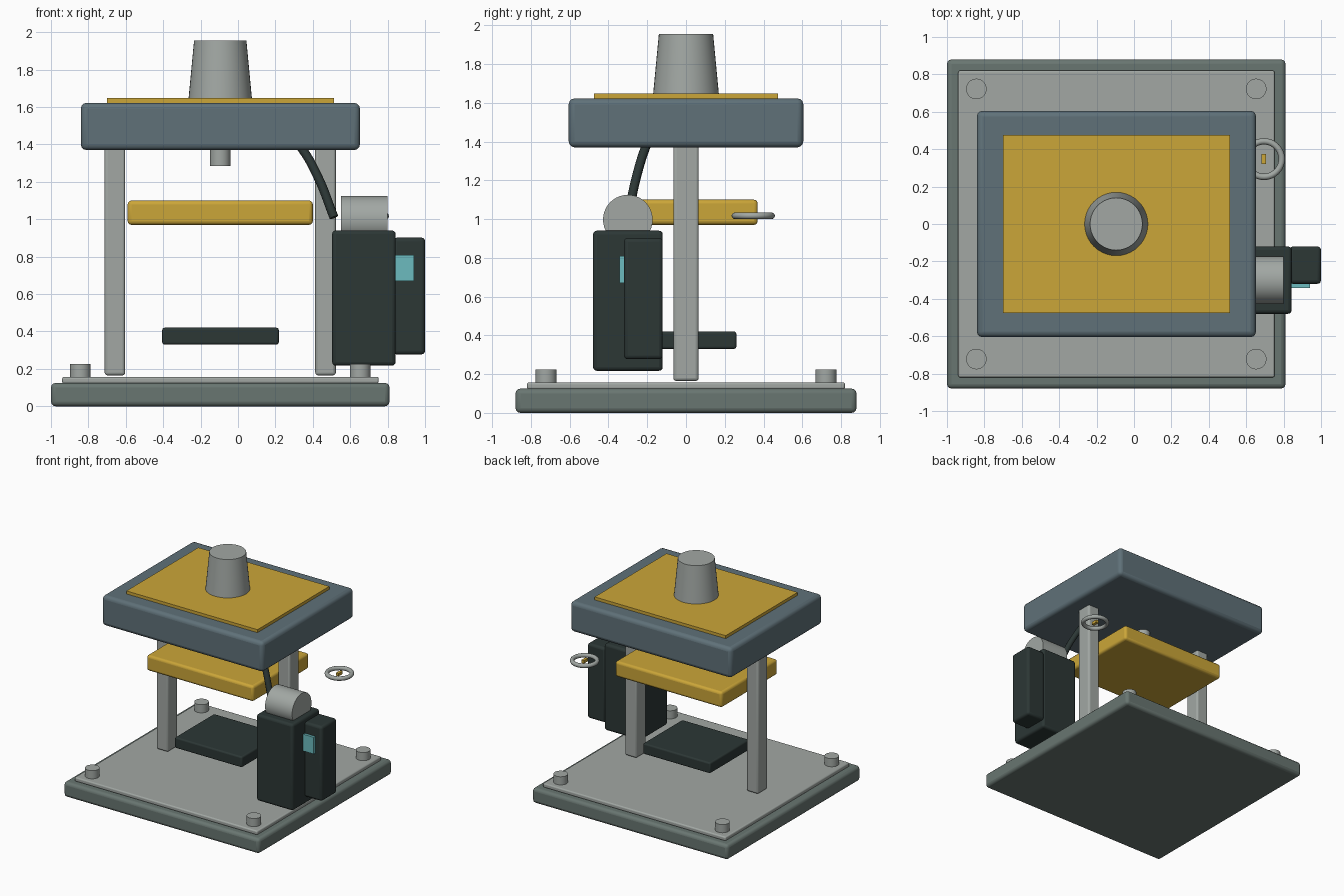
import bpy, math

if "Cube" in bpy.data.objects:
    bpy.data.objects.remove(bpy.data.objects["Cube"])


def material(name, rgb):
    m = bpy.data.materials.new(name)
    m.diffuse_color = (*rgb, 1)
    m.use_nodes = True
    m.node_tree.nodes["Principled BSDF"].inputs["Base Color"].default_value = m.diffuse_color
    return m


STEEL = material("pale_steel", (0.36, 0.39, 0.37))
BASE = material("base_green_grey", (0.14, 0.18, 0.165))
SLATE = material("slate_blue", (0.115, 0.165, 0.19))
YELLOW = material("ochre_yellow", (0.60, 0.38, 0.04))
DARK = material("dark_housing", (0.025, 0.038, 0.036))
TEAL = material("teal_screen", (0.15, 0.50, 0.52))


def finish(ob, name, mat):
    ob.name = name
    ob.data.materials.append(mat)
    bpy.ops.object.shade_smooth_by_angle(angle=math.radians(35))
    return ob


def box(name, x, y, z, mat, bevel=0.0):
    """Box from (min, max) ranges, with optional rounded edges."""
    bpy.ops.mesh.primitive_cube_add(
        size=1, location=[(a + b) / 2 for a, b in (x, y, z)])
    ob = bpy.context.object
    ob.scale = [b - a for a, b in (x, y, z)]
    bpy.ops.object.transform_apply(location=False, rotation=False, scale=True)
    finish(ob, name, mat)
    if bevel:
        mod = ob.modifiers.new("rounded_edges", "BEVEL")
        mod.width = bevel
        mod.segments = 3
    return ob


def cone(name, loc, r1, r2, depth, mat, rot=(0, 0, 0)):
    bpy.ops.mesh.primitive_cone_add(vertices=40, radius1=r1, radius2=r2,
                                    depth=depth, location=loc, rotation=rot)
    return finish(bpy.context.object, name, mat)


CX = -0.095  # centre line of the press

# Base, bed plate and corner bolts
box("base", (-1.0, 0.81), (-0.88, 0.88), (0, 0.125), BASE, 0.025)
box("bed_plate", (-0.94, 0.752), (-0.82, 0.82), (0.122, 0.157), STEEL, 0.01)
for sx in (-1, 1):
    for sy in (-1, 1):
        cone("corner_bolt", (CX + sx * 0.748, sy * 0.722, 0.19),
             0.055, 0.055, 0.07, STEEL)

# Columns
for sx in (-1, 1):
    cx = CX + sx * 0.563
    box("column", (cx - 0.055, cx + 0.055), (-0.065, 0.065),
        (0.165, 1.41), STEEL, 0.015)

# Head with top plate, tapered cap and ram
box("head", (-0.84, 0.652), (-0.605, 0.605), (1.37, 1.622), SLATE, 0.03)
box("top_plate", (-0.70, 0.513), (-0.475, 0.475), (1.60, 1.647), YELLOW)
cone("tapered_cap", (CX, 0, 1.797), 0.17, 0.14, 0.315, STEEL)
cone("ram", (CX, 0, 1.36), 0.055, 0.055, 0.15, STEEL)

# Moving platen and lower tray
box("platen", (-0.59, 0.40), (-0.37, 0.37), (0.97, 1.10), YELLOW, 0.02)
box("lower_tray", (-0.405, 0.218), (-0.26, 0.26), (0.33, 0.42), DARK, 0.012)

# Control cabinet, side box, screen and motor
box("cabinet", (0.503, 0.843), (-0.48, -0.12), (0.217, 0.94), DARK, 0.02)
box("side_box", (0.83, 1.0), (-0.32, -0.12), (0.277, 0.902), DARK, 0.02)
box("screen", (0.84, 0.94), (-0.342, -0.31), (0.67, 0.81), TEAL)
cone("motor", (0.675, -0.30, 0.997), 0.128, 0.128, 0.25, STEEL,
     (0, math.pi / 2, 0))

# Cable from head to motor
curve = bpy.data.curves.new("cable", "CURVE")
curve.dimensions = "3D"
curve.bevel_depth = 0.024
curve.bevel_resolution = 3
curve.use_fill_caps = True
path = [(0.0, -0.08, 1.62), (0.2, -0.135, 1.53), (0.34, -0.205, 1.38),
        (0.43, -0.255, 1.22), (0.513, -0.30, 1.01)]
spline = curve.splines.new("BEZIER")
spline.bezier_points.add(len(path) - 1)
for p, co in zip(spline.bezier_points, path):
    p.co = co
    p.handle_left_type = p.handle_right_type = "AUTO"
curve.materials.append(DARK)
bpy.context.collection.objects.link(bpy.data.objects.new("cable", curve))

# Handwheel ring and its small key
bpy.ops.mesh.primitive_torus_add(location=(0.695, 0.347, 1.017),
                                 major_radius=0.095, minor_radius=0.017,
                                 major_segments=40, minor_segments=12)
finish(bpy.context.object, "handwheel_ring", STEEL)
box("handwheel_key", (0.683, 0.707), (0.32, 0.374), (1.005, 1.029), YELLOW)
